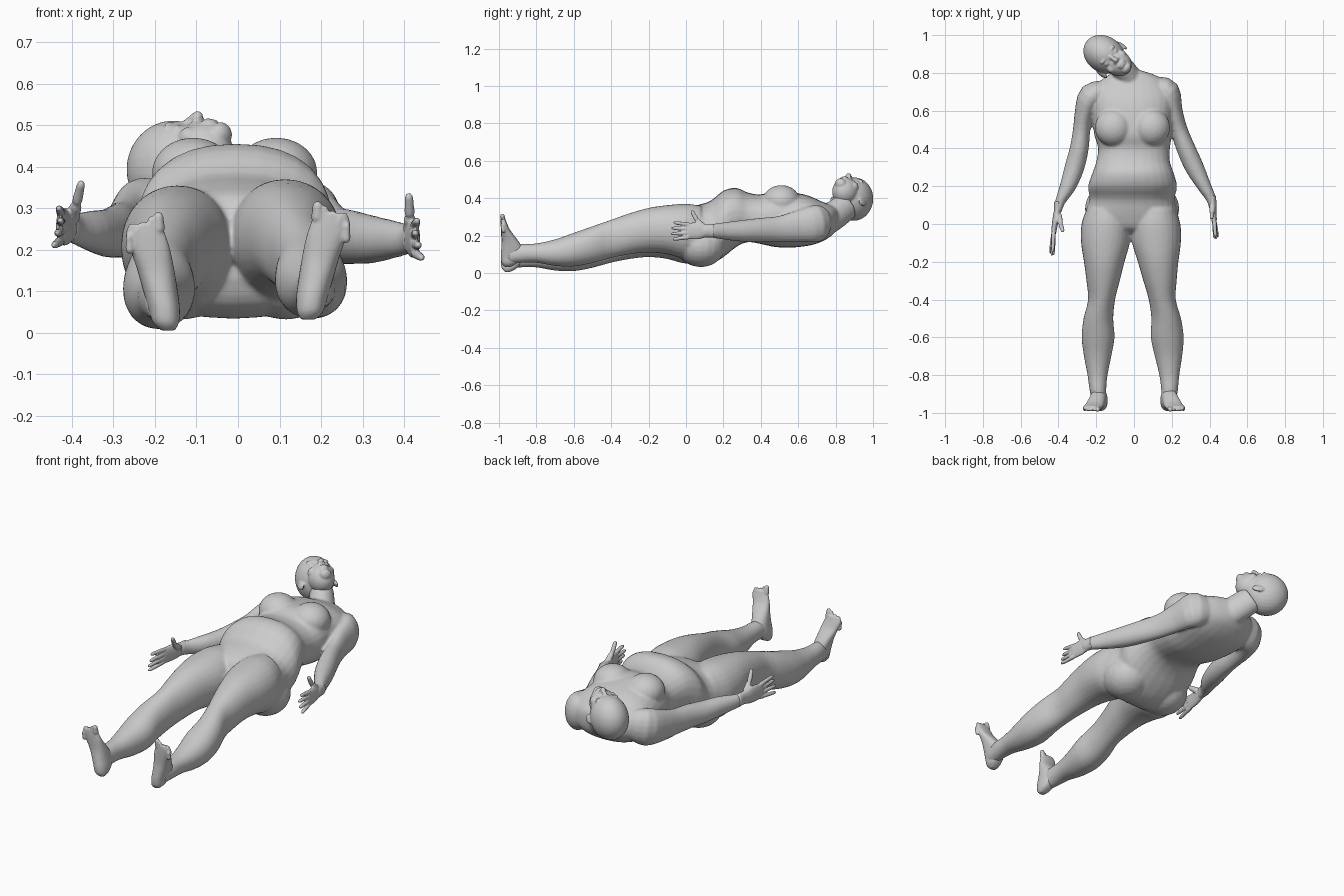
import bpy, bmesh, math
from mathutils import Vector as V, Matrix

if "Cube" in bpy.data.objects:
    bpy.data.objects.remove(bpy.data.objects["Cube"])

skin = bpy.data.materials.new("grey_skin")
skin.diffuse_color = (0.6, 0.6, 0.6, 1)
skin.use_nodes = True
skin.node_tree.nodes["Principled BSDF"].inputs["Base Color"].default_value = skin.diffuse_color


def smooth_path(rows, sub=3):
    """Catmull-Rom interpolation of rows of numbers."""
    out = []
    for i in range(len(rows) - 1):
        p = [rows[max(i - 1, 0)], rows[i], rows[i + 1], rows[min(i + 2, len(rows) - 1)]]
        for s in range(sub):
            t = s / sub
            out.append([0.5 * (2 * b + (c - a) * t + (2 * a - 5 * b + 4 * c - d) * t * t
                               + (3 * b - a - 3 * c + d) * t ** 3) for a, b, c, d in zip(*p)])
    return out + [list(rows[-1])]


def skin_rings(bm, rings):
    loops = [[bm.verts.new(p) for p in ring] for ring in rings]
    faces = [bm.faces.new(loops[0]), bm.faces.new(loops[-1])]
    n = len(loops[0])
    for a, b in zip(loops, loops[1:]):
        for i in range(n):
            faces.append(bm.faces.new((a[i], a[(i + 1) % n], b[(i + 1) % n], b[i])))
    bmesh.ops.recalc_face_normals(bm, faces=faces)


def boxed(bm, rows, place, power=2.3, n=28):
    """Loft of rounded sections, each row = (station, a0, a1, b0, b1)."""
    rings = []
    for s, a0, a1, b0, b1 in smooth_path(rows):
        ring = []
        for k in range(n):
            c, d = math.cos(k * math.tau / n), math.sin(k * math.tau / n)
            a = (a0 + a1) / 2 + (a1 - a0) / 2 * math.copysign(abs(c) ** (2 / power), c)
            b = (b0 + b1) / 2 + (b1 - b0) / 2 * math.copysign(abs(d) ** (2 / power), d)
            ring.append(place(s, a, b))
        rings.append(ring)
    skin_rings(bm, rings)


def limb(bm, rows, n=20):
    """Tube along a path, each row = (x, y, z, side radius, upright radius)."""
    rows = smooth_path(rows)
    pts = [V(r[:3]) for r in rows]
    rings = []
    for i, r in enumerate(rows):
        t = (pts[min(i + 1, len(pts) - 1)] - pts[max(i - 1, 0)]).normalized()
        u = t.cross(V((0, 0, 1))).normalized()
        v = u.cross(t)
        rings.append([pts[i] + u * r[3] * math.cos(k * math.tau / n)
                      + v * r[4] * math.sin(k * math.tau / n) for k in range(n)])
    skin_rings(bm, rings)


def ball(bm, centre, radii, frame=Matrix.Identity(4), n=20, lat=12):
    m = frame @ Matrix.Translation(centre) @ Matrix.Diagonal((*radii, 1))
    rings = []
    for j in range(lat + 1):
        h = math.pi * (0.02 + 0.96 * j / lat)
        rings.append([m @ V((math.sin(h) * math.cos(k * math.tau / n),
                             math.sin(h) * math.sin(k * math.tau / n), math.cos(h)))
                      for k in range(n)])
    skin_rings(bm, rings)


def digit(bm, a, b, r):
    """Finger or toe: tapered tube with a rounded tip."""
    a, b = V(a), V(b)
    limb(bm, [(*a.lerp(b, t), r * w, r * w) for t, w in
              ((-.08, .5), (.08, 1.05), (.5, .98), (.86, .85), (1, .4))], 10)


def finish(bm, name, voxel, rounds):
    """Blend the parts into one soft surface."""
    me = bpy.data.meshes.new(name)
    bm.to_mesh(me)
    bm.free()
    ob = bpy.data.objects.new(name, me)
    bpy.context.collection.objects.link(ob)
    me.materials.append(skin)
    re = ob.modifiers.new("blend", 'REMESH')
    re.mode, re.voxel_size, re.use_smooth_shade = 'VOXEL', voxel, True
    sm = ob.modifiers.new("soften", 'SMOOTH')
    sm.factor, sm.iterations = 0.5, rounds


# Body: torso, bust, buttocks, neck, arms and legs blended into one surface
bm = bmesh.new()
along_y = lambda s, a, b: V((a, s, b))
boxed(bm, [(.815, -.08, .03, .24, .34), (.78, -.15, .13, .2, .36), (.72, -.21, .19, .165, .385),
           (.65, -.23, .21, .145, .415), (.55, -.22, .2, .135, .435), (.47, -.21, .2, .14, .44),
           (.4, -.19, .19, .155, .42), (.33, -.2, .19, .165, .43), (.27, -.22, .21, .14, .455),
           (.2, -.243, .228, .085, .44), (.13, -.235, .215, .045, .385), (.05, -.26, .235, .035, .36),
           (-.02, -.24, .215, .07, .33), (-.05, -.12, .09, .13, .28)], along_y)
for x in (-.108, .092):
    ball(bm, (x, .51, .385), (.1, .1, .085))
for x in (-.135, .115):
    ball(bm, (x, .08, .145), (.125, .13, .113))
limb(bm, [(0, .7, .27, .085, .085), (-.03, .78, .3, .068, .08), (-.09, .86, .36, .062, .075)])
limb(bm, [(-.15, .7, .28, .06, .08), (-.225, .675, .275, .07, .1), (-.262, .59, .26, .052, .085),
          (-.277, .5, .25, .046, .07), (-.29, .4, .245, .05, .065), (-.315, .3, .24, .052, .058),
          (-.35, .2, .245, .043, .05), (-.39, .12, .25, .027, .038), (-.405, .06, .255, .02, .036)])
limb(bm, [(.12, .72, .27, .06, .08), (.178, .7, .265, .065, .1), (.207, .6, .25, .05, .085),
          (.237, .5, .235, .046, .07), (.275, .4, .23, .05, .065), (.32, .3, .225, .05, .058),
          (.372, .2, .225, .037, .046), (.41, .13, .225, .026, .036), (.418, .08, .225, .02, .034)])
LEG = [(.08, -.25, -.03, .07, .345), (0, -.278, -.012, .05, .355), (-.1, -.28, -.022, .075, .348),
       (-.2, -.265, -.05, .085, .333), (-.3, -.252, -.075, .075, .305), (-.4, -.243, -.1, .055, .27),
       (-.5, -.267, -.11, .028, .235), (-.6, -.277, -.103, .01, .2), (-.7, -.265, -.12, .013, .165),
       (-.8, -.246, -.14, .03, .143), (-.88, -.235, -.147, .03, .14), (-.95, -.22, -.145, .025, .13)]
for s in (-1, 1):
    rows = []
    for y, x0, x1, z0, z1 in LEG:
        if s > 0:   # right leg lies slightly inward and higher
            d = -.032 * min(1, (y + .95) / .8)
            x0, x1 = -x1 + d, -x0 + d
            z0, z1 = z0 + .025, z1 + .015
        rows.append((y, x0, x1, z0, z1))
    boxed(bm, rows, along_y, 2.1)
finish(bm, "body", .008, 5)

# Head: cranium, jaw and features in a tilted frame (side, face, crown)
up = V((-.82, .56, -.06)).normalized()
face = V((.1, .03, 1))
face = (face - up * face.dot(up)).normalized()
side = face.cross(up)
frame = Matrix.Translation((-.158, .898, .395)) @ Matrix((side, face, up)).transposed().to_4x4()
bm = bmesh.new()
ball(bm, (0, 0, 0), (.096, .116, .116), frame, 32, 20)
ball(bm, (0, .035, -.085), (.068, .075, .08), frame, 28, 16)
ball(bm, (0, .074, -.142), (.032, .03, .024), frame)      # chin
for k in range(5):                                         # nose ridge
    ball(bm, (0, .102 + .005 * k, -.03 - .011 * k), (.009 + .0012 * k,) * 3, frame, 12, 8)
ball(bm, (0, .104, -.108), (.026, .012, .007), frame)      # upper lip
ball(bm, (0, .101, -.12), (.022, .012, .008), frame)       # lower lip
for s in (-1, 1):
    ball(bm, (s * .012, .108, -.079), (.01, .011, .009), frame)    # nostril
    ball(bm, (s * .036, .097, -.022), (.026, .013, .008), frame)   # brow
    ball(bm, (s * .036, .088, -.045), (.018, .013, .01), frame)    # eye
    ball(bm, (s * .044, .065, -.08), (.026, .028, .026), frame)    # cheek
    tilt = frame @ Matrix.Translation((s * .093, -.012, -.05)) @ Matrix.Rotation(s * .35, 4, 'Z')
    ball(bm, (0, 0, 0), (.009, .021, .034), tilt)                  # ear
finish(bm, "head", .005, 2)

# Hands: flat upright palm, four fingers and a raised thumb
HANDS = [("left_hand", -.405, -.425, .09, -.045, .255, -.168, (-.4, .05, .27), (-.376, -.04, .365)),
         ("right_hand", .416, .425, .12, .01, .225, -.08, (.415, .1, .24), (.411, .03, .335))]
for name, x0, x1, y0, y1, z, tip, t0, t1 in HANDS:
    bm = bmesh.new()
    m = (y0 + y1) / 2
    limb(bm, [(x0, y0 + .03, z, .019, .033), (x0, y0 - .02, z, .019, .036),
              ((x0 + x1) / 2, m, z, .017, .045), (x1, y1, z, .013, .043), (x1, y1 - .012, z, .008, .035)])
    for k in range(4):
        f = k - 1.5
        length = (.85, .97, 1, .9)[k]
        bend = -.006 + .008 * k
        digit(bm, (x1, y1 + .01, z - f * .022),
              (x1 + math.copysign(bend, x1), y1 + (tip - y1) * length, z - f * .03), .0105)
    mid = V(t0).lerp(V(t1), .5) + V((0, -.008, -.005))
    digit(bm, t0, mid, .016)
    digit(bm, mid, t1, .0115)
    finish(bm, name, .004, 1)

# Feet: heel to ball loft rising upright, then five toes
FOOT = [(.006, .152, .185, -.968, -.94), (.025, .142, .205, -.985, -.905), (.06, .14, .216, -.99, -.875),
        (.1, .145, .228, -.988, -.87), (.15, .153, .242, -.985, -.9), (.2, .163, .259, -.988, -.938),
        (.235, .174, .27, -.99, -.955), (.262, .185, .262, -.99, -.965)]
for name, s, dz in (("left_foot", -1, 0), ("right_foot", 1, .026)):
    bm = bmesh.new()
    boxed(bm, FOOT, lambda z, x, y: V((s * x, y, z + dz)), 2.3)
    for k in range(5):
        x = .19 + .0175 * k
        r = .0135 if k == 0 else .0095
        top = .29 - .0095 * k - .0008 * k * k
        digit(bm, (s * x, -.976, top - .045 + dz), (s * (x + .002), -.984, top + dz), r)
    finish(bm, name, .0045, 1)
